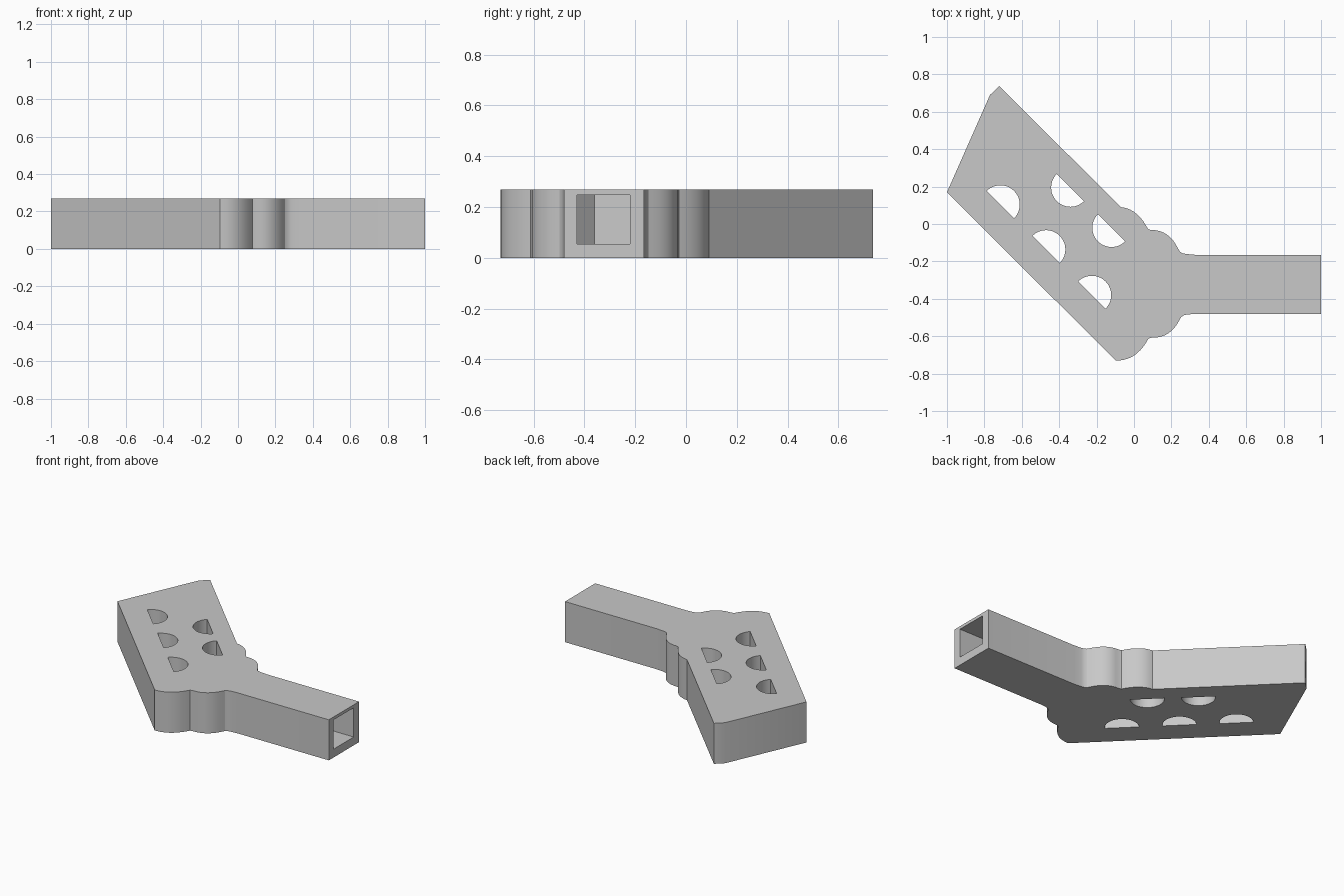
import bpy, bmesh, math
from mathutils import Vector

if "Cube" in bpy.data.objects:
    bpy.data.objects.remove(bpy.data.objects["Cube"])

H = 0.268
grey = bpy.data.materials.new("plain grey")
grey.diffuse_color = (0.58, 0.58, 0.58, 1)
grey.use_nodes = True
grey.node_tree.nodes["Principled BSDF"].inputs["Base Color"].default_value = grey.diffuse_color


def prism(name, pts, z0, z1):
    """Extrude a flat outline from z0 to z1."""
    bm = bmesh.new()
    face = bm.faces.new([bm.verts.new((x, y, z0)) for x, y in pts])
    ext = bmesh.ops.extrude_face_region(bm, geom=[face])
    for v in ext["geom"]:
        if isinstance(v, bmesh.types.BMVert):
            v.co.z = z1
    bmesh.ops.recalc_face_normals(bm, faces=bm.faces)
    me = bpy.data.meshes.new(name)
    bm.to_mesh(me)
    bm.free()
    me.materials.append(grey)
    ob = bpy.data.objects.new(name, me)
    bpy.context.collection.objects.link(ob)
    return ob


def curve(a, b, c, d, n=8):
    """Bezier points from a to d."""
    a, b, c, d = map(Vector, (a, b, c, d))
    out = []
    for i in range(n + 1):
        t = i / n
        s = 1 - t
        p = a * s**3 + b * (3*s*s*t) + c * (3*s*t*t) + d * t**3
        out.append((p.x, p.y))
    return out


# Outline: angled wide block, two scalloped shoulders, straight neck
outline = [(-1, 0.17), (-0.77, 0.69), (-0.72, 0.737)]
outline += curve((-0.07, 0.09), (0.0, 0.085), (0.045, 0.03), (0.075, -0.027))
outline += curve((0.09, -0.032), (0.16, -0.03), (0.205, -0.07), (0.235, -0.13))
outline += curve((0.245, -0.148), (0.26, -0.163), (0.29, -0.16), (0.33, -0.165), 4)
outline += [(1, -0.165), (1, -0.48)]
outline += curve((0.33, -0.48), (0.29, -0.485), (0.27, -0.48), (0.252, -0.498), 4)
outline += curve((0.245, -0.51), (0.215, -0.57), (0.17, -0.61), (0.095, -0.608))
outline += curve((0.078, -0.612), (0.045, -0.67), (0.0, -0.73), (-0.097, -0.731))
body = prism("forked_body", outline, 0, H)

# Half-moon through holes: centre and side the round part faces
cutters = []
for x, y, side in [(-0.714, 0.104, 1), (-0.47, -0.136, 1), (-0.225, -0.38, 1),
                   (-0.34, 0.195, -1), (-0.12, -0.02, -1)]:
    start = -math.pi / 4 if side > 0 else math.pi * 0.75
    pts = [(x + 0.103 * math.cos(start + math.pi * i / 24),
            y + 0.103 * math.sin(start + math.pi * i / 24)) for i in range(25)]
    cutters.append(prism("hole_cutter", pts, -0.1, H + 0.1))

# Rectangular socket running into the neck
cutters.append(prism("socket_cutter", [(1.1, -0.43), (1.1, -0.22), (0.08, -0.22),
                                       (0.05, -0.36), (0.12, -0.43)], 0.055, 0.248))

for c in cutters:
    m = body.modifiers.new("cut", 'BOOLEAN')
    m.operation = 'DIFFERENCE'
    m.solver = 'EXACT'
    m.object = c

# Bake the cuts and remove the cutters
dg = bpy.context.evaluated_depsgraph_get()
dg.update()
baked = bpy.data.meshes.new_from_object(body.evaluated_get(dg))
body.modifiers.clear()
body.data = baked
for c in cutters:
    bpy.data.objects.remove(c)

bpy.ops.object.select_all(action='DESELECT')
body.select_set(True)
bpy.context.view_layer.objects.active = body
bpy.ops.object.shade_smooth_by_angle(angle=math.radians(25))
